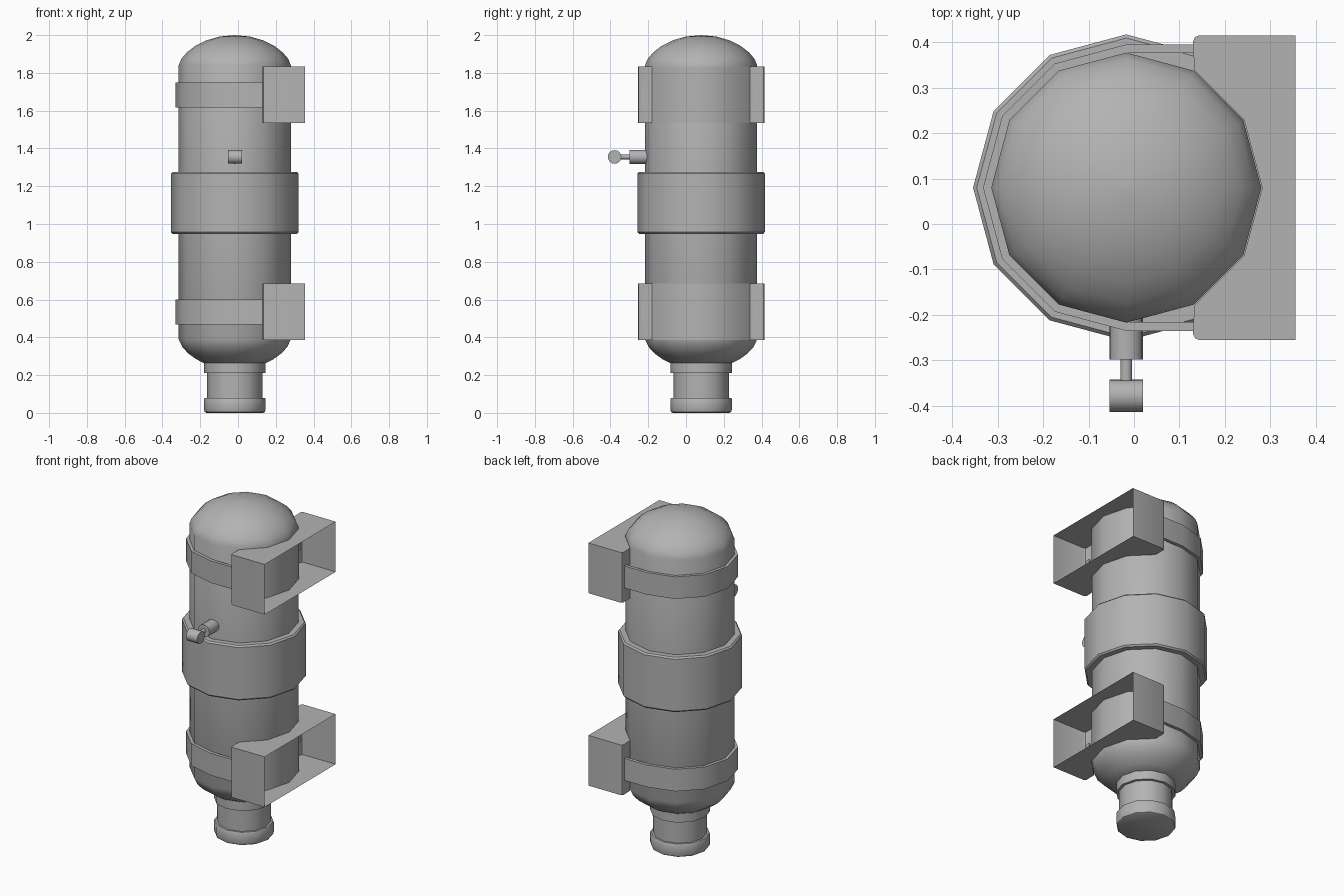
import bpy, bmesh
from math import sin, cos, pi, radians, sqrt
from mathutils import Matrix, Vector

if "Cube" in bpy.data.objects:
    bpy.data.objects.remove(bpy.data.objects["Cube"])

CX, CY, SIDES, R = -0.017, 0.08, 12, 0.297
GREY = bpy.data.materials.new("dark_grey")
GREY.diffuse_color = (0.45, 0.45, 0.45, 1)
GREY.use_nodes = True
GREY.node_tree.nodes["Principled BSDF"].inputs["Base Color"].default_value = GREY.diffuse_color


def finish(bm, name, fix_normals=True):
    if fix_normals:
        bmesh.ops.recalc_face_normals(bm, faces=bm.faces)
    mesh = bpy.data.meshes.new(name)
    bm.to_mesh(mesh)
    bm.free()
    mesh.materials.append(GREY)
    ob = bpy.data.objects.new(name, mesh)
    bpy.context.collection.objects.link(ob)
    bpy.ops.object.select_all(action='DESELECT')
    ob.select_set(True)
    bpy.context.view_layer.objects.active = ob
    bpy.ops.object.shade_smooth_by_angle(angle=radians(38))
    return ob


def lathe(name, profile):
    """Spin (radius, z) points around the tank axis; ends are closed."""
    bm = bmesh.new()
    pts = [(0, profile[0][1])] + profile + [(0, profile[-1][1])]
    verts = [bm.verts.new((CX + r, CY, z)) for r, z in pts]
    edges = [bm.edges.new(p) for p in zip(verts, verts[1:])]
    bmesh.ops.spin(bm, geom=verts + edges, cent=(CX, CY, 0), axis=(0, 0, 1),
                   angle=2 * pi, steps=SIDES, use_merge=True)
    bmesh.ops.remove_doubles(bm, verts=bm.verts, dist=1e-4)
    return finish(bm, name)


def ring(r, start, end):
    """Twelve-sided arc points from start to end, in degrees."""
    return [(CX + r * cos(radians(a)), CY + r * sin(radians(a)))
            for a in range(start, end + 1, 30)]


def prism(name, outline, z0, z1, open_x=None):
    """Extrude an outline upward, leaving the wall at x = open_x open."""
    bm = bmesh.new()
    face = bm.faces.new([bm.verts.new((x, y, z0)) for x, y in outline])
    ext = bmesh.ops.extrude_face_region(bm, geom=[face], use_keep_orig=True)
    top = [g for g in ext['geom'] if isinstance(g, bmesh.types.BMVert)]
    bmesh.ops.translate(bm, verts=top, vec=(0, 0, z1 - z0))
    bmesh.ops.recalc_face_normals(bm, faces=bm.faces)
    if open_x is not None:
        wall = [f for f in bm.faces if all(abs(v.co.x - open_x) < 1e-4 for v in f.verts)]
        bmesh.ops.delete(bm, geom=wall, context='FACES')
    return finish(bm, name, open_x is None)


def rod(name, a, b, r, segs=16):
    a, b = Vector(a), Vector(b)
    bm = bmesh.new()
    m = Matrix.Translation((a + b) / 2) @ (b - a).to_track_quat('Z', 'Y').to_matrix().to_4x4()
    bmesh.ops.create_cone(bm, cap_ends=True, segments=segs, radius1=r, radius2=r,
                          depth=(b - a).length, matrix=m)
    return finish(bm, name)


# tank body: the domes lie halfway between an ellipse and a spherical cap
H = 0.16
BALL = (R * R + H * H) / (2 * H)


def dome(r):
    ellipse = H * sqrt(max(0, 1 - (r / R) ** 2))
    cap = H - BALL + sqrt(BALL * BALL - r * r)
    return (ellipse + cap) / 2


lower = [(r, 0.39 - dome(r)) for r in (0.16, 0.205, 0.245, 0.277, R)]
upper = [(r, 1.84 + dome(r)) for r in (R, 0.283, 0.254, 0.21, 0.15, 0.08)]
lathe("tank_body", lower + upper + [(0.0005, 2.0)])

# neck with upper flange and rounded end cap
lathe("neck", [(0.147, 0.06), (0.147, 0.26)])
lathe("neck_flange", [(0.163, 0.21), (0.163, 0.263)])
lathe("end_cap", [(0.15, 0), (0.159, 0.005), (0.163, 0.017),
                  (0.163, 0.073), (0.159, 0.08), (0.14, 0.08)])

# wide middle band
lathe("middle_band", [(0.29, 0.948), (0.329, 0.948), (0.337, 0.957),
                      (0.337, 1.267), (0.329, 1.276), (0.29, 1.276)])

# wall brackets and the straps that hold the tank in them
for label, z in (("lower", 0.385), ("upper", 1.535)):
    outer, inner = ring(0.315, 90, 270), ring(0.296, 90, 270)
    ends = 0.138
    strap = ([(ends, outer[0][1])] + outer + [(ends, outer[-1][1]), (ends, inner[-1][1])]
             + inner[::-1] + [(ends, inner[0][1])])
    prism(label + "_strap", strap, z + 0.083, z + 0.215)
    saddle = ring(R + 0.002, -60, 60)
    bracket = ([(0.355, -0.255), (0.143, -0.255), (0.134, -0.251), (0.13, -0.242)]
               + saddle + [(0.13, 0.402), (0.134, 0.411), (0.143, 0.415), (0.355, 0.415)])
    prism(label + "_bracket", bracket, z, z + 0.3, open_x=0.355)

# valve on the front: boss, stem and cross knob
Z = 1.355
rod("valve_boss", (CX, -0.19, Z), (CX, -0.298, Z), 0.037)
rod("valve_stem", (CX, -0.29, Z), (CX, -0.35, Z), 0.013, 12)
rod("valve_knob", (CX - 0.037, -0.378, Z), (CX + 0.037, -0.378, Z), 0.036)
